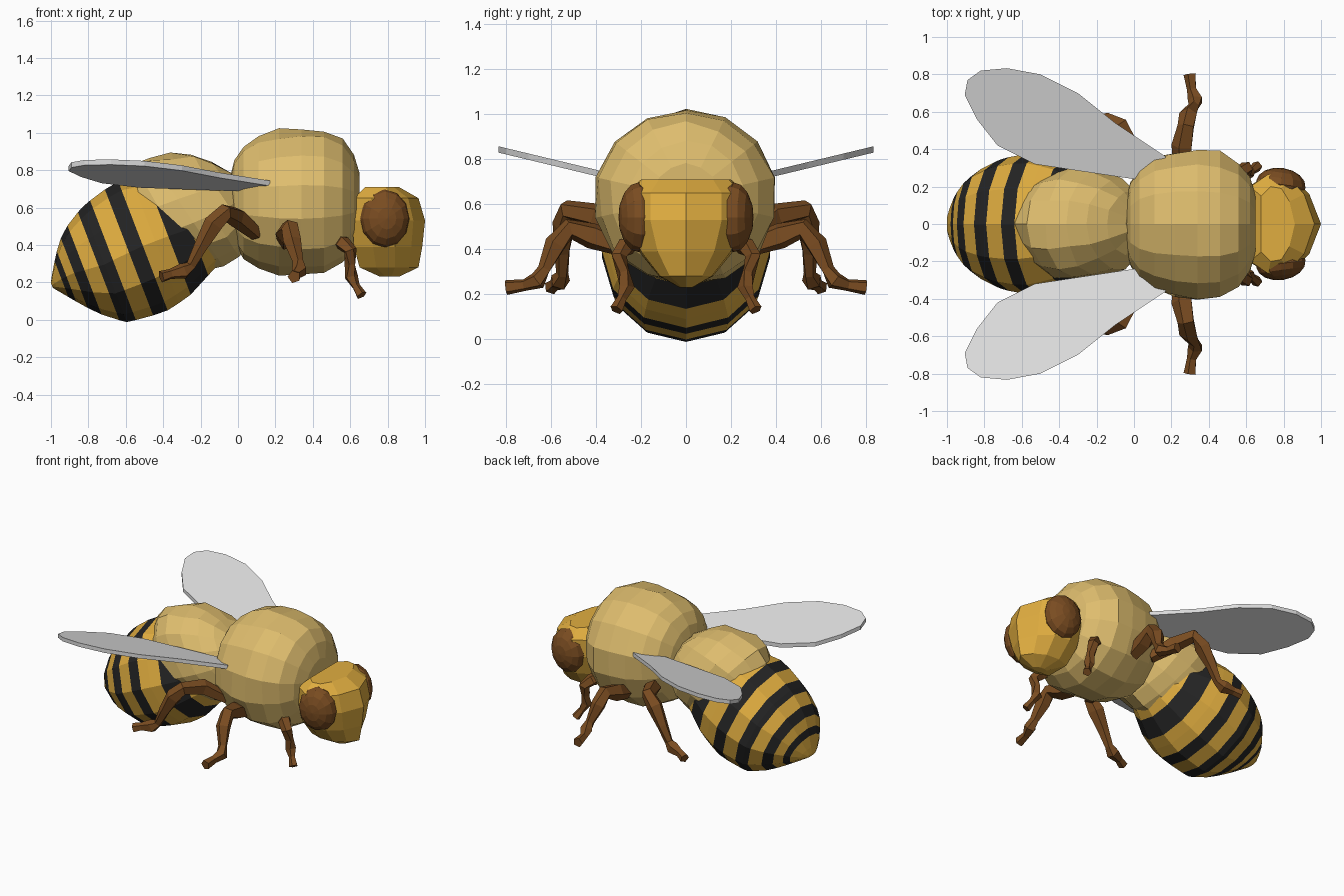
import bpy, bmesh, math, random
from mathutils import Vector, Matrix

if "Cube" in bpy.data.objects:
    bpy.data.objects.remove(bpy.data.objects["Cube"])

random.seed(4)


def material(name, srgb):
    m = bpy.data.materials.new(name)
    m.diffuse_color = [((c + .055) / 1.055) ** 2.4 for c in srgb] + [1]
    m.use_nodes = True
    m.node_tree.nodes["Principled BSDF"].inputs["Base Color"].default_value = m.diffuse_color
    return m


FUZZ = material("pale fuzz", (.87, .74, .43))
GOLD = material("gold", (.88, .68, .25))
BLACK = material("black", (.14, .14, .14))
BROWN = material("brown", (.48, .30, .13))
WING = material("wing grey", (.88, .88, .88))


def finish(name, bm, mats, mirror=False):
    bmesh.ops.recalc_face_normals(bm, faces=bm.faces[:])
    me = bpy.data.meshes.new(name)
    bm.to_mesh(me)
    bm.free()
    for m in mats:
        me.materials.append(m)
    ob = bpy.data.objects.new(name, me)
    bpy.context.collection.objects.link(ob)
    if mirror:
        mod = ob.modifiers.new("mirror", 'MIRROR')
        mod.use_axis = (False, True, False)
        mod.use_mirror_merge = False
    return ob


def loft(name, rings, mats, mirror=False, rule=None):
    """Skin a list of point rings, capping both ends."""
    bm = bmesh.new()
    vs = [[bm.verts.new(p) for p in r] for r in rings]
    n = len(vs[0])
    for i in range(len(vs) - 1):
        for k in range(n):
            f = bm.faces.new((vs[i][k], vs[i][(k + 1) % n],
                              vs[i + 1][(k + 1) % n], vs[i + 1][k]))
            if rule:
                f.material_index = rule(i)
    bm.faces.new(vs[0])
    bm.faces.new(vs[-1])
    return finish(name, bm, mats, mirror)


def circle(n):
    return [(math.sin(a), math.cos(a)) for a in (2 * math.pi * k / n for k in range(n))]


def jitter(a):
    return 1 + random.uniform(-a, a)


def tilted(s, y, t):
    """Abdomen frame: s runs backward and down, t is upward across it."""
    return Vector((-.934 * s - .358 * t, y, .55 - .358 * s + .934 * t))


# Abdomen: s, top, bottom and half width of each section, cut at the stripe edges
profile = [(0, .13, -.12, .12), (.15, .22, -.18, .20), (.26, .30, -.235, .27),
           (.4, .38, -.305, .345), (.53, .405, -.332, .375), (.65, .385, -.328, .372),
           (.757, .347, -.312, .345), (.85, .298, -.245, .305), (.94, .22, -.15, .24),
           (1.02, .10, -.05, .14), (1.06, .03, .0, .05)]
stripes = [(.26, .385), (.53, .612), (.707, .79), (.868, .925), (.97, 1.0)]


def section(s):
    for a, b in zip(profile, profile[1:]):
        if s <= b[0]:
            f = (s - a[0]) / (b[0] - a[0])
            return [a[j] + f * (b[j] - a[j]) for j in (1, 2, 3)]


cuts = sorted({0, .15, .46, .757, 1.04, 1.06} | {e for st in stripes for e in st})
rings = []
for s in cuts:
    hi, lo, w = section(s)
    rings.append([tilted(s, y * w, (hi + lo) / 2 + t * (hi - lo) / 2) for y, t in circle(12)])
loft("abdomen", rings, [GOLD, BLACK],
     rule=lambda i: int(any(a <= (cuts[i] + cuts[i + 1]) / 2 <= b for a, b in stripes)))

# Waist fuzz: lumpy sheared ball over the front of the abdomen
rings = []
for i in range(9):
    a = .3 + (math.pi - .6) * i / 8
    ring = []
    for k, (y, t) in enumerate(circle(14)):
        r = math.sin(a) * jitter(.04)
        ring.append(tilted(.25 - .34 * math.cos(a) * jitter(.05) + .08 * t * r,
                           .30 * y * r, .13 + .34 * t * r))
    rings.append(ring)
loft("waist_fuzz", rings, [FUZZ])

# Thorax: lumpy barrel-like ball
rings = []
for x, r in [(-.04, .14), (-.02, .22), (.03, .30), (.11, .35), (.22, .385), (.34, .395),
             (.46, .385), (.56, .33), (.62, .25), (.65, .15)]:
    rings.append([(x, y * r * q * 1.02, .63 + z * r * q)
                  for y, z in circle(14) for q in [jitter(.03)]])
loft("thorax", rings, [FUZZ])

# Head: horizontal sections, pointed at the front and narrowing to the chin
side = [(0, .75), (.28, 1), (.6, .95), (.84, .6), (1, 0)]
plan = side + [(u, -y) for u, y in side[3::-1]]
rings = [[(x0 + u * (x1 - x0), y * w, z) for u, y in plan]
         for z, x0, x1, w in [(.23, .76, .86, .03), (.28, .65, .965, .12), (.39, .62, .985, .21),
                              (.53, .61, 1.0, .265), (.65, .62, .965, .265), (.71, .68, .86, .2)]]
loft("head", rings, [GOLD])

# Eyes: rounded caps hugging the sides of the head
bm = bmesh.new()
bmesh.ops.create_uvsphere(bm, u_segments=12, v_segments=8, radius=1, matrix=(
    Matrix.Translation((.785, .212, .542)) @ Matrix.Rotation(-math.radians(8), 4, 'Z')
    @ Matrix.Diagonal((.133, .088, .155, 1)) @ Matrix.Rotation(math.pi / 2, 4, 'X')))
finish("eyes", bm, [BROWN], True)

# Wings: thin tilted plates
outline = [(.17, .36), (-.1, .54), (-.3, .70), (-.5, .80), (-.68, .833), (-.82, .82),
           (-.89, .77), (-.905, .69), (-.84, .56), (-.73, .42), (-.53, .32), (-.3, .285),
           (0, .24), (.12, .24)]
rings = [[(x, y, .725 + .24 * (y - .34) + dz) for x, y in outline] for dz in (-.014, .014)]
loft("wings", rings, [WING], True)


# Legs: faceted tubes through a few joints (x, y, z, radius)
def leg(name, joints):
    pts = [Vector(j[:3]) for j in joints]
    rings = []
    for i, p in enumerate(pts):
        d = (pts[min(i + 1, len(pts) - 1)] - pts[max(i - 1, 0)]).normalized()
        u = d.cross(Vector((.3, .2, 1))).normalized()
        v = d.cross(u)
        rings.append([p + (u * a + v * b) * joints[i][3] for a, b in circle(5)])
    loft(name, rings, [BROWN], True)


leg("hind_legs", [(.1, .28, .46, .04), (-.01, .39, .55, .055), (-.07, .53, .575, .045),
                  (-.13, .54, .51, .055), (-.20, .55, .39, .038), (-.25, .55, .29, .028),
                  (-.29, .56, .26, .045), (-.36, .58, .245, .028), (-.41, .60, .23, .033)])
leg("middle_legs", [(.26, .30, .42, .05), (.26, .42, .46, .06), (.28, .52, .49, .048),
                    (.29, .58, .42, .05), (.32, .63, .31, .03), (.33, .66, .26, .042),
                    (.31, .72, .24, .027), (.30, .80, .23, .035)])
leg("front_legs", [(.52, .20, .43, .035), (.56, .27, .41, .042), (.60, .30, .37, .037),
                   (.60, .28, .30, .03), (.605, .265, .23, .037), (.63, .285, .18, .022),
                   (.66, .31, .13, .03)])
